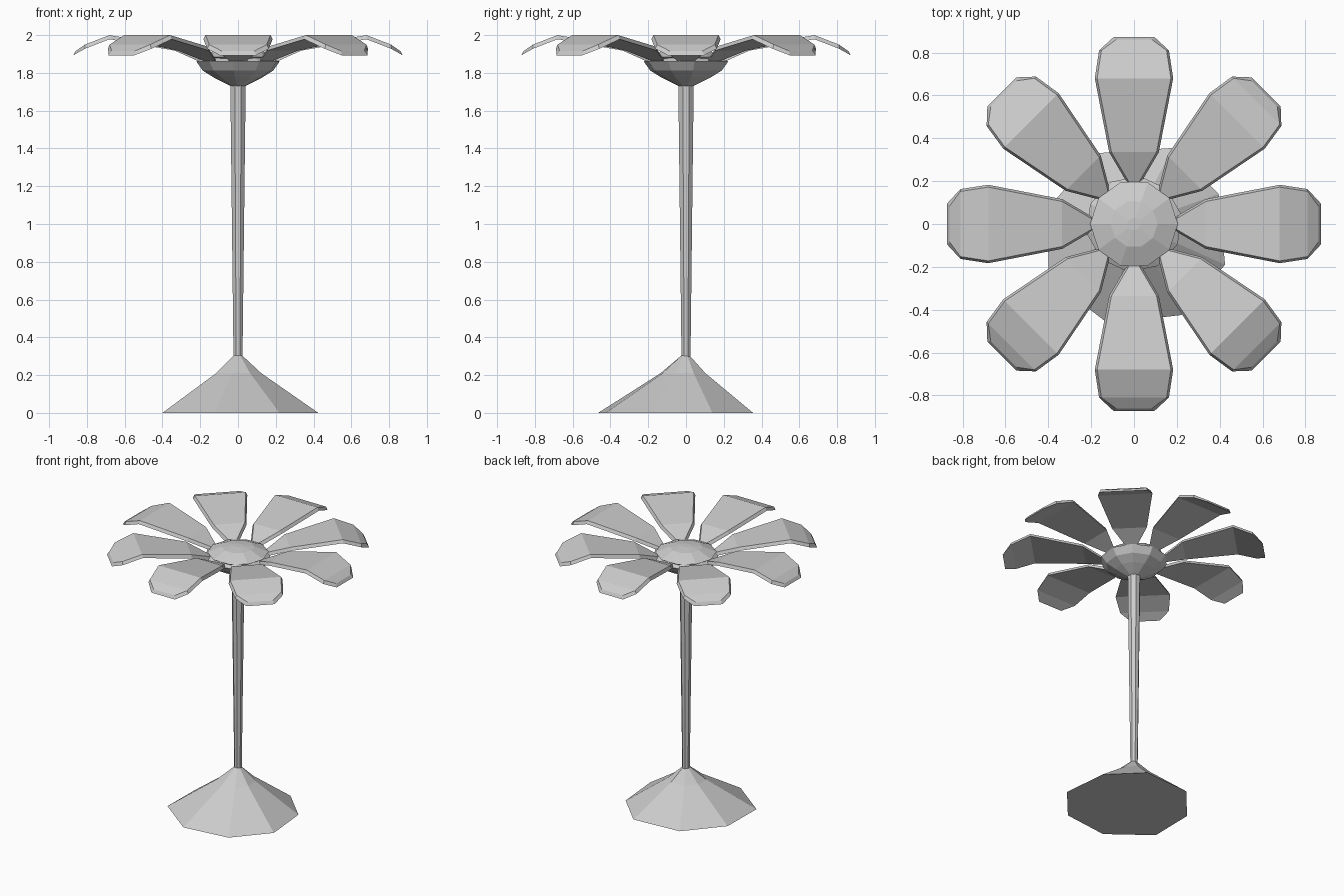
import bpy, bmesh, math
from mathutils import Matrix

if "Cube" in bpy.data.objects:
    bpy.data.objects.remove(bpy.data.objects["Cube"])


def make_object(name, bm):
    bmesh.ops.recalc_face_normals(bm, faces=bm.faces)
    mesh = bpy.data.meshes.new(name)
    bm.to_mesh(mesh)
    bm.free()
    ob = bpy.data.objects.new(name, mesh)
    bpy.context.collection.objects.link(ob)
    return ob


def loft(name, rings):
    """Bridge equal-length closed rings and cap both ends."""
    bm = bmesh.new()
    loops = [[bm.verts.new(p) for p in ring] for ring in rings]
    n = len(loops[0])
    for a, b in zip(loops, loops[1:]):
        for i in range(n):
            j = (i + 1) % n
            bm.faces.new((a[i], a[j], b[j], b[i]))
    bm.faces.new(loops[0])
    bm.faces.new(loops[-1])
    return make_object(name, bm)


def circle(r, z, n, turn=0.0):
    return [(r * math.cos(2 * math.pi * i / n + turn),
             r * math.sin(2 * math.pi * i / n + turn), z) for i in range(n)]


# Irregular ground mound
outline = [(.425, -.19), (.22, -.425), (-.12, -.465), (-.40, -.25),
           (-.395, .08), (-.18, .33), (.18, .355), (.395, .14)]
loft("ground_mound", [[(x * s, y * s, z) for x, y in outline]
                      for s, z in ((1, 0), (.29, .21), (.05, .305))])

# Tapered stem
loft("stem", [circle(r, z, 8, math.pi / 8)
              for r, z in ((.025, .2), (.026, .31), (.044, 1.735))])

# Cup below the flower and domed centre
loft("flower_cup", [circle(r, z, 10, .2) for r, z in
                    ((.04, 1.73), (.13, 1.775), (.19, 1.812),
                     (.225, 1.86), (.19, 1.88))])
loft("flower_centre", [circle(r, z, 10) for r, z in
                       ((.17, 1.86), (.205, 1.885), (.11, 1.925), (.03, 1.935))])

# Petals: distance from centre, half width, height of the top face
profile = [(.19, .02, 1.875), (.335, .105, 1.94), (.68, .172, 2.0),
           (.81, .152, 1.95), (.86, .085, 1.915)]
rim, thick = .011, .022


def petal(name, angle):
    bm = bmesh.new()
    rows = []
    for k, (r, w, z) in enumerate(profile):
        out = .012 if k == len(profile) - 1 else 0
        row = [(r, -w, z), (r, w, z),
               (r + out, w + rim, z - thick), (r + out, -w - rim, z - thick)]
        rows.append([bm.verts.new(p) for p in row])
    for a, b in zip(rows, rows[1:]):
        for i in range(4):
            j = (i + 1) % 4
            bm.faces.new((a[i], a[j], b[j], b[i]))
    bm.faces.new(rows[0])
    bm.faces.new(rows[-1])
    bmesh.ops.rotate(bm, verts=bm.verts, cent=(0, 0, 0),
                     matrix=Matrix.Rotation(angle, 3, 'Z'))
    make_object(name, bm)


for i in range(8):
    petal(f"petal_{i + 1}", i * math.pi / 4)
